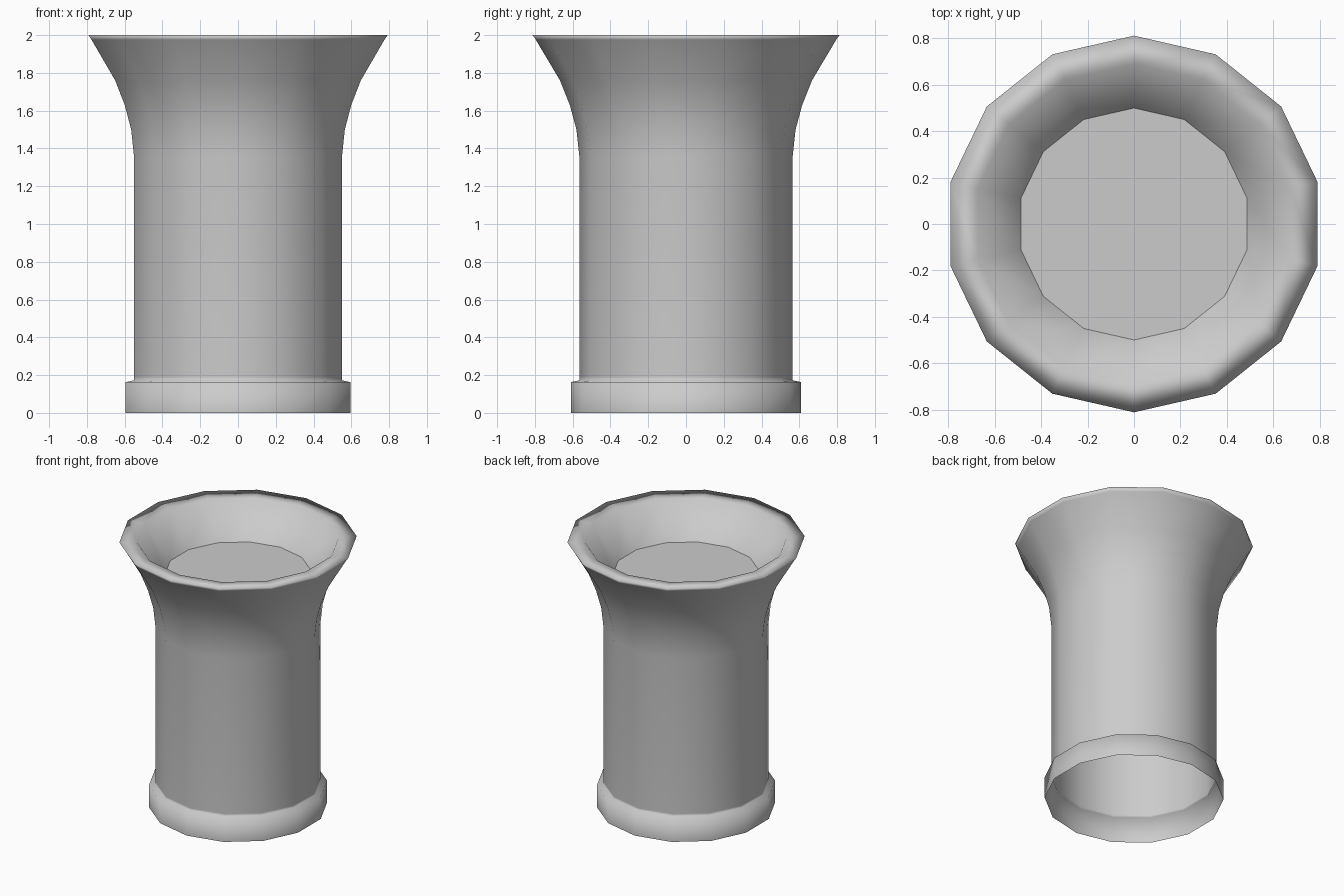
import bpy
import bmesh
from math import cos, sin, tau

if "Cube" in bpy.data.objects:
    bpy.data.objects.remove(bpy.data.objects["Cube"])

SIDES = 14


def lathe(name, profile, cap_end=False):
    """Revolve (radius, z) points around z; one corner points to +y."""
    bm = bmesh.new()
    rings = [[bm.verts.new((r * sin(tau * i / SIDES), r * cos(tau * i / SIDES), z))
              for i in range(SIDES)] for r, z in profile]
    for a, b in zip(rings, rings[1:]):
        for i in range(SIDES):
            j = (i + 1) % SIDES
            bm.faces.new((a[j], a[i], b[i], b[j]))
    for f in bm.faces:
        f.smooth = True
    if cap_end:
        # flat floor with a crisp border
        floor = bm.faces.new(rings[-1][::-1])
        for e in floor.edges:
            e.smooth = False
    mesh = bpy.data.meshes.new(name)
    bm.to_mesh(mesh)
    bm.free()
    obj = bpy.data.objects.new(name, mesh)
    bpy.context.collection.objects.link(obj)
    return obj


# Open-bottomed stand: foot ring, tube, flared mouth, rim, funnel and floor
lathe("flared_pedestal", [
    (0.61, 0.0), (0.61, 0.163),
    (0.565, 0.172), (0.565, 0.19),
    (0.565, 1.36), (0.58, 1.5), (0.615, 1.63), (0.667, 1.76),
    (0.795, 1.975), (0.812, 2.0),
    (0.69, 1.995), (0.50, 1.75),
], cap_end=True)
